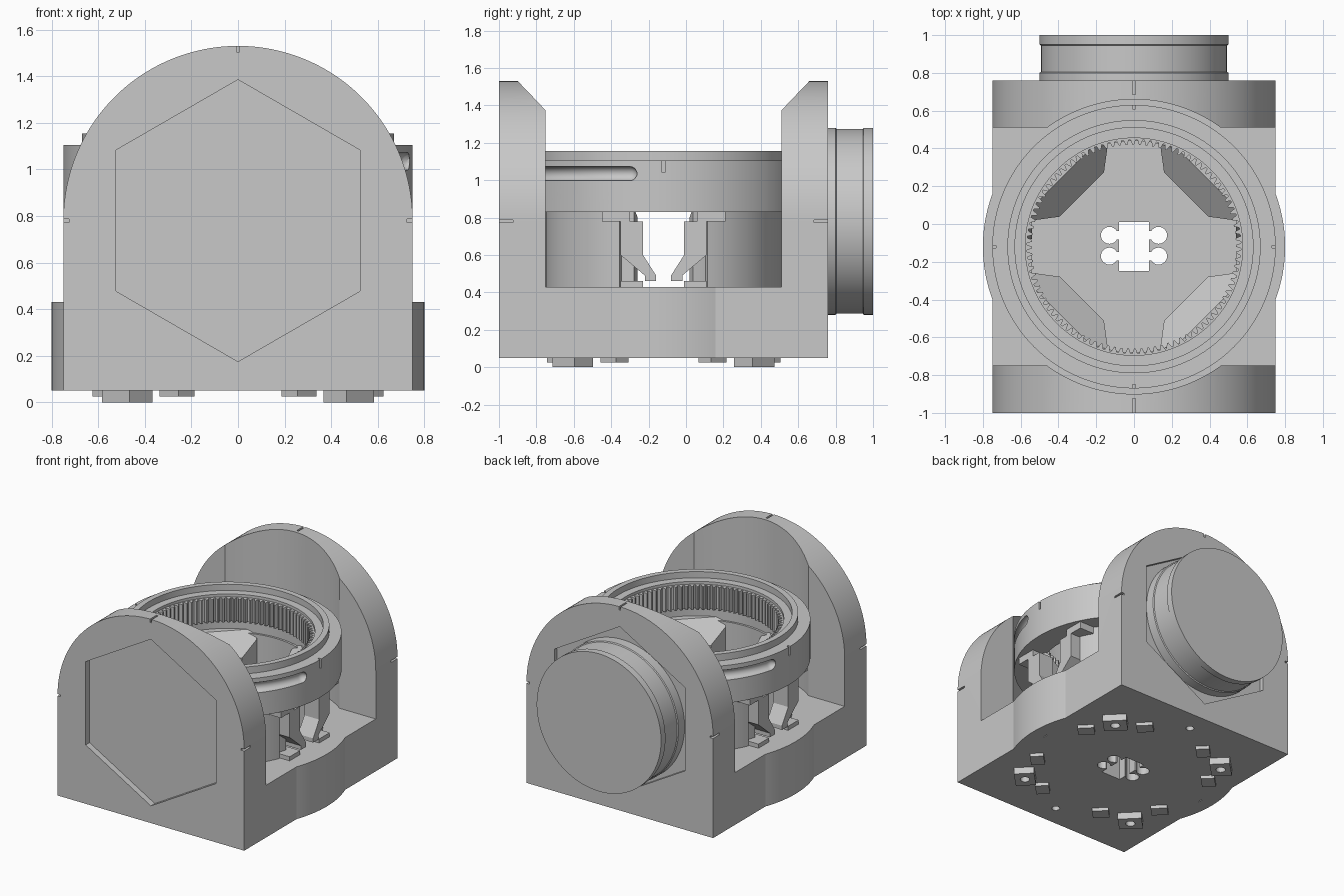
import bpy, bmesh
from math import sin, cos, pi, radians, sqrt
from mathutils import Matrix

old = bpy.data.objects.get("Cube")
if old:
    bpy.data.objects.remove(old, do_unlink=True)

CY = -0.12          # y of the vertical ring axis
ARCH = 0.78         # height of the arch centre

grey = bpy.data.materials.new("plain grey")
grey.use_nodes = True
grey.diffuse_color = (0.58, 0.58, 0.58, 1)
grey.node_tree.nodes["Principled BSDF"].inputs["Base Color"].default_value = grey.diffuse_color


def add(name, bm):
    bmesh.ops.recalc_face_normals(bm, faces=bm.faces)
    mesh = bpy.data.meshes.new(name)
    bm.to_mesh(mesh)
    bm.free()
    mesh.materials.append(grey)
    ob = bpy.data.objects.new(name, mesh)
    bpy.context.collection.objects.link(ob)
    return ob


def prism(name, pts, lo, hi, axis="z"):
    """Extrude a flat outline from lo to hi along the axis."""
    place = {"z": lambda a, b, t: (a, b, t), "y": lambda a, b, t: (a, t, b), "x": lambda a, b, t: (t, a, b)}[axis]
    bm = bmesh.new()
    low, high = [[bm.verts.new(place(a, b, t)) for a, b in pts] for t in (lo, hi)]
    bm.faces.new(low)
    bm.faces.new(high)
    for i in range(len(pts)):
        bm.faces.new((low[i - 1], low[i], high[i], high[i - 1]))
    return add(name, bm)


def box(name, cx, cy, cz, sx, sy, sz, turn=0):
    bm = bmesh.new()
    m = Matrix.Translation((cx, cy, cz)) @ Matrix.Rotation(turn, 4, "Z") @ Matrix.Diagonal((sx, sy, sz, 1))
    bmesh.ops.create_cube(bm, size=1, matrix=m)
    return add(name, bm)


def arc(r, cx, cy, a0=0, a1=360, n=96):
    closed = a1 - a0 == 360
    steps = [radians(a0 + (a1 - a0) * i / n) for i in range(n if closed else n + 1)]
    return [(cx + r * cos(a), cy + r * sin(a)) for a in steps]


def loops_ring(name, loops):
    """Close a ring from matching loops of points, each loop (function of step -> radius, z)."""
    n = 384
    bm = bmesh.new()
    rows = [[bm.verts.new((r(i) * cos(2 * pi * i / n), CY + r(i) * sin(2 * pi * i / n), z))
             for i in range(n)] for r, z in loops]
    for a, b in zip(rows, rows[1:] + rows[:1]):
        for i in range(n):
            j = (i + 1) % n
            bm.faces.new((a[i], a[j], b[j], b[i]))
    return add(name, bm)


def boolean(ob, cutters, op="DIFFERENCE"):
    bpy.context.view_layer.objects.active = ob
    for c in cutters:
        c.hide_render = True
        mod = ob.modifiers.new("cut", "BOOLEAN")
        mod.operation, mod.solver, mod.object = op, "EXACT", c
        bpy.ops.object.modifier_apply(modifier=mod.name)
        bpy.data.objects.remove(c, do_unlink=True)


def smooth(ob, angle=25):
    bpy.ops.object.select_all(action="DESELECT")
    ob.select_set(True)
    bpy.context.view_layer.objects.active = ob
    bpy.ops.object.shade_smooth_by_angle(angle=radians(angle))


# Arched body: one long arch, hollowed between the two end plates
body = prism("arched_body", [(-0.75, 0.05), (0.75, 0.05)] + arc(0.75, 0, ARCH, 0, 180), -1, 0.76, "y")
hexagon = arc(0.605, 0, ARCH, 90, 450, 6)
cuts = [
    box("gap_cutter", 0, CY, 1.23, 2, 1.26, 1.6),
    prism("round_cutter", arc(0.78, 0, CY, n=128), 0.43, 1.8),
    prism("front_hex_cutter", hexagon, -1.1, -0.955, "y"),
    prism("back_hex_cutter", hexagon, 0.73, 0.9, "y"),
    box("hub_slot_cutter", 0, CY, 0.3, 0.16, 0.26, 0.8),
]
# Keyed hub hole
for y in (-0.06, -0.17):
    cuts.append(box("hub_neck_cutter", 0, y, 0.3, 0.24, 0.045, 0.8))
    for x in (-0.13, 0.13):
        cuts.append(prism("hub_hole_cutter", arc(0.045, x, y, n=24), -0.1, 0.7))
# Alignment notches on both plates
for y in (-0.965, 0.725):
    cuts.append(box("top_notch_cutter", 0, y, 1.53, 0.014, 0.08, 0.05))
    for x in (-0.75, 0.75):
        cuts.append(box("side_notch_cutter", x, y, ARCH, 0.05, 0.08, 0.014))
# Screw holes underneath
for k in range(4):
    x, y = 0.72 * cos(k * pi / 2), CY + 0.72 * sin(k * pi / 2)
    cuts.append(prism("screw_hole_cutter", arc(0.028, x, y, n=20), -0.1, 0.15))
boolean(body, cuts)
smooth(body)

# Curved bulges on both sides of the base
for s, name in ((1, "left_bulge"), (-1, "right_bulge")):
    rim = arc(0.8, 0, CY, -20.5, 20.5, 24)
    pts = [(0.7, rim[0][1])] + rim + [(0.7, rim[-1][1])]
    smooth(prism(name, [(s * x, y) for x, y in pts], 0.05, 0.43))

# Back dial with raised rims
profile = [(0.5, 0.72), (0.5, 0.80), (0.493, 0.805), (0.493, 0.945), (0.5, 0.95), (0.5, 1.0)]
bm = bmesh.new()
rows = [[bm.verts.new((x, y, z)) for x, z in arc(r, 0, ARCH)] for r, y in profile]
for a, b in zip(rows, rows[1:]):
    for i in range(len(a)):
        j = (i + 1) % len(a)
        bm.faces.new((a[i], a[j], b[j], b[i]))
bm.faces.new(rows[0])
bm.faces.new(rows[-1])
smooth(add("back_dial", bm))

# Turning ring with a stepped rim
steps = [(0.75, 0.83), (0.75, 1.105), (0.67, 1.105), (0.67, 1.155),
         (0.63, 1.155), (0.63, 1.11), (0.575, 1.11), (0.575, 0.83)]
ring = loops_ring("turning_ring", [((lambda i, r=r: r), z) for r, z in steps])
cuts = []
for k in range(4):
    a = k * pi / 2
    cuts.append(box("ring_notch_cutter", 0.75 * cos(a), CY + 0.75 * sin(a), 1.08, 0.04, 0.014, 0.08, a))
# Finger grooves on opposite sides, each with a rounded end
for start in (-11, 169):
    cu = bpy.data.curves.new("groove_cutter", "CURVE")
    cu.dimensions, cu.bevel_depth, cu.bevel_resolution, cu.use_fill_caps = "3D", 0.038, 8, True
    path = arc(0.75, 0, CY, start - 60, start, 80)
    sp = cu.splines.new("POLY")
    sp.points.add(len(path) - 1)
    for i, (p, (x, y)) in enumerate(zip(sp.points, path)):
        p.co = (x, y, 1.035, 1)
        p.radius = sqrt(1 - max(0, i - 76) ** 2 / 17)
    ob = bpy.data.objects.new("groove_cutter", cu)
    bpy.context.collection.objects.link(ob)
    bpy.ops.object.select_all(action="DESELECT")
    ob.select_set(True)
    bpy.context.view_layer.objects.active = ob
    bpy.ops.object.convert(target="MESH")
    cuts.append(bpy.context.view_layer.objects.active)
boolean(ring, cuts)
smooth(ring, 30)

# Inner gear teeth
tooth = lambda i: 0.54 if i % 4 < 2 else 0.566
outer = lambda i: 0.58
loops_ring("inner_gear", [(outer, 0.92), (outer, 1.09), (tooth, 1.09), (tooth, 0.92)])

# Front and back curved walls under the ring, open at both sides
for a0, name in ((22, "back_wall"), (202, "front_wall")):
    wall = arc(0.63, 0, CY, a0, a0 + 136, 64) + arc(0.56, 0, CY, a0 + 136, a0, 64)
    smooth(prism(name, wall, 0.42, 0.84))

# Leaning hooks, feet and tabs beside the two openings
hook = [(0.11, 0.78), (0.23, 0.78), (0.23, 0.6), (0.1, 0.49), (0.1, 0.46), (0.04, 0.46), (0.04, 0.49), (0.11, 0.6)]
for sx in (-1, 1):
    for sy in (-1, 1):
        prism("leaning_hook", [(CY + sy * y, z) for y, z in hook], sx * 0.54, sx * 0.66, "x")
        box("hook_foot", sx * 0.6, CY + sy * 0.17, 0.443, 0.12, 0.12, 0.034)
        box("hook_tab", sx * 0.6, CY + sy * 0.255, 0.806, 0.12, 0.15, 0.054)

# Four diagonal corner blocks with sloped tops, and the feet below them
plan = [(0.39, -0.165), (0.39, 0.165), (0.474, 0.276), (0.65, 0.36), (0.65, -0.36), (0.474, -0.276)]
for k in range(4):
    a = radians(45 + 90 * k)
    block = prism("corner_block", [(0.6, 0.42), (0.39, 0.42), (0.39, 0.72), (0.53, 0.86), (0.6, 0.86)],
                  -0.4, 0.4, "y")
    boolean(block, [prism("plan_trim", plan, 0.3, 1),
                    prism("round_trim", arc(0.6, 0, 0), 0.3, 1)], "INTERSECT")
    block.data.transform(Matrix.Translation((0, CY, 0)) @ Matrix.Rotation(a, 4, "Z"))
    smooth(block)

    # A large drilled block and two small clips per corner
    dx, dy = cos(a) * sqrt(2), sin(a) * sqrt(2)
    foot = box("large_foot", 0.475 * dx, CY + 0.485 * dy, 0.03, 0.14, 0.165, 0.06, a)
    boolean(foot, [prism("foot_hole_cutter", arc(0.033, 0.475 * dx, CY + 0.485 * dy, n=20), -0.1, 0.04)])
    for fx, fy in ((0.262, 0.55), (0.55, 0.262)):
        box("small_foot", fx * dx, CY + fy * dy, 0.045, 0.095, 0.115, 0.04, a)
